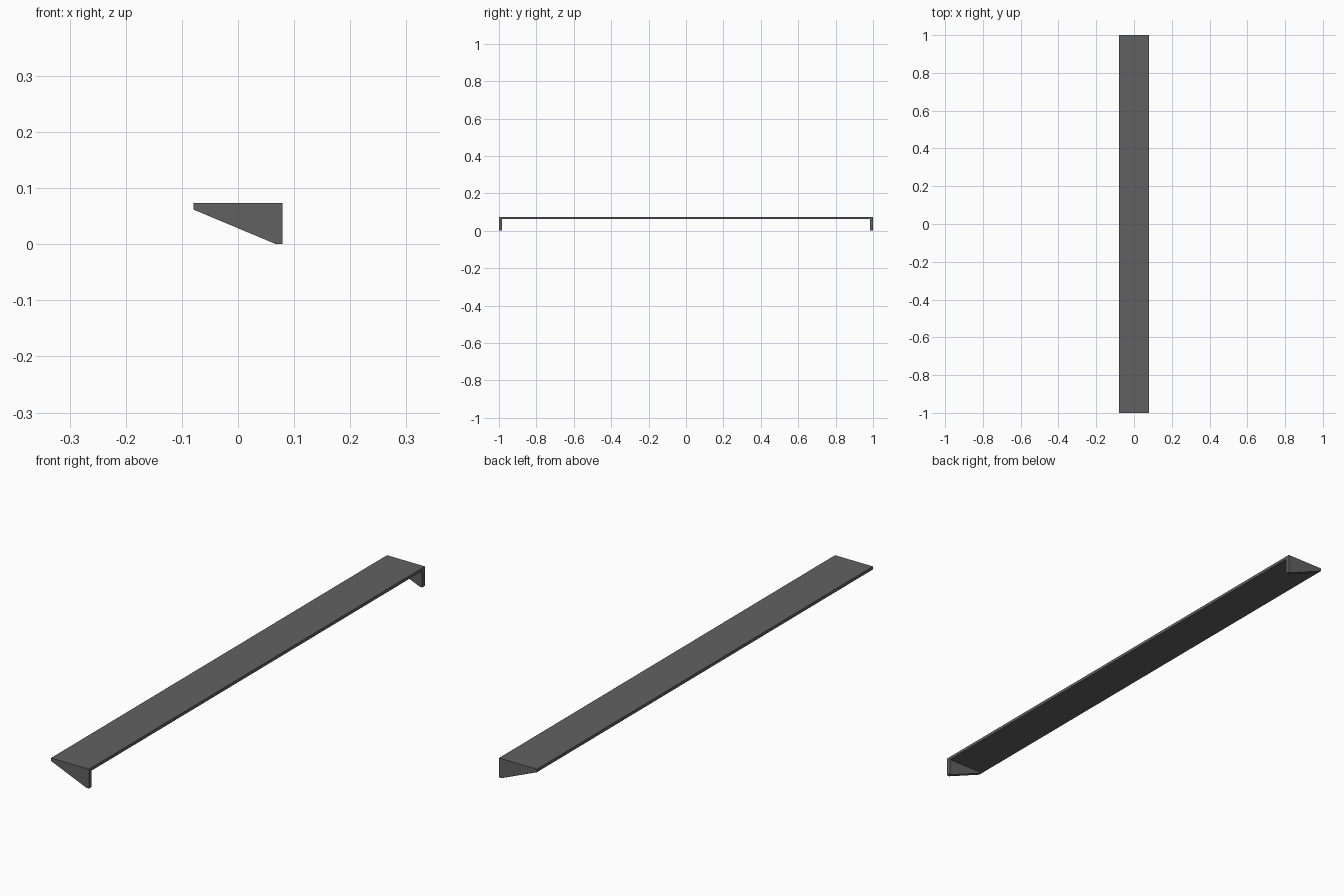
import bpy, bmesh

if "Cube" in bpy.data.objects:
    bpy.data.objects.remove(bpy.data.objects["Cube"])

HALF_W, HEIGHT, BOARD = 0.079, 0.073, 0.0115   # half depth, total height, board thickness
END = 0.016                                    # end bracket thickness

grey = bpy.data.materials.new("dark grey")
grey.diffuse_color = (0.12, 0.12, 0.12, 1)
grey.use_nodes = True
grey.node_tree.nodes["Principled BSDF"].inputs["Base Color"].default_value = grey.diffuse_color


def prism(name, profile, y0, y1):
    """Extrude an (x, z) profile from y0 to y1."""
    bm = bmesh.new()
    face = bm.faces.new([bm.verts.new((x, y0, z)) for x, z in profile])
    ext = bmesh.ops.extrude_face_region(bm, geom=[face])
    verts = [v for v in ext["geom"] if isinstance(v, bmesh.types.BMVert)]
    bmesh.ops.translate(bm, verts=verts, vec=(0, y1 - y0, 0))
    bmesh.ops.recalc_face_normals(bm, faces=bm.faces)
    me = bpy.data.meshes.new(name)
    bm.to_mesh(me)
    bm.free()
    ob = bpy.data.objects.new(name, me)
    bpy.context.collection.objects.link(ob)
    me.materials.append(grey)
    return ob


# Shelf with tapered end brackets, extruded as one solid
under = HEIGHT - BOARD
shelf = prism("shelf", [(-HALF_W, HEIGHT), (-HALF_W, under), (0.068, 0),
                        (HALF_W, 0), (HALF_W, HEIGHT)], -1, 1)

# Cutter removes everything below the board between the brackets
cutter = prism("gap_cutter", [(-0.2, -0.1), (0.2, -0.1), (0.2, under), (-0.2, under)],
               -1 + END, 1 - END)

mod = shelf.modifiers.new("gap", 'BOOLEAN')
mod.operation = 'DIFFERENCE'
mod.solver = 'EXACT'
mod.object = cutter
bpy.context.view_layer.objects.active = shelf
bpy.ops.object.modifier_apply(modifier=mod.name)
bpy.data.objects.remove(cutter, do_unlink=True)
